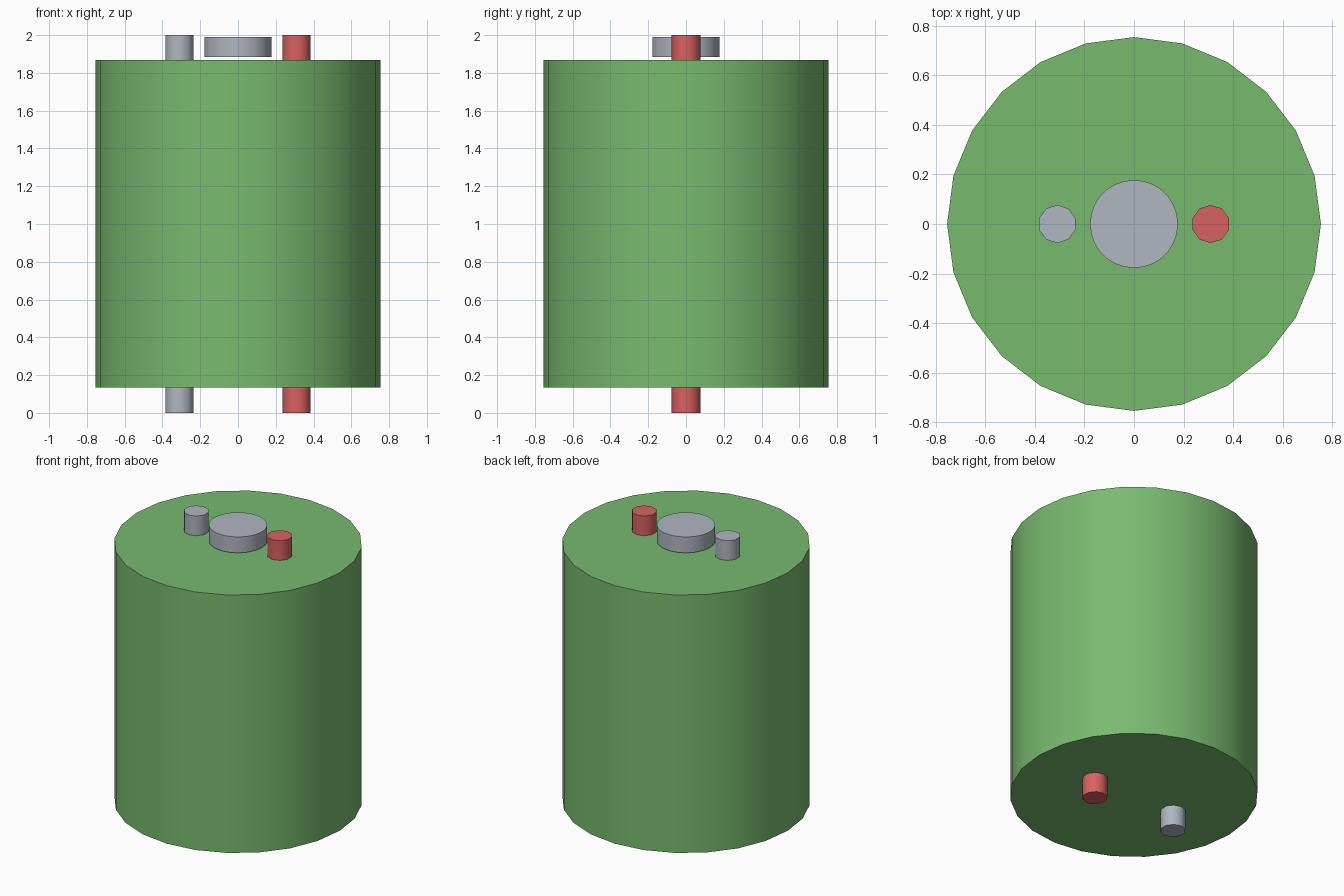
import bpy, bmesh, math

if "Cube" in bpy.data.objects:
    bpy.data.objects.remove(bpy.data.objects["Cube"])


def material(name, rgb):
    """Flat colour given as 0-255 sRGB, stored as linear."""
    m = bpy.data.materials.new(name)
    lin = [((c / 255 + 0.055) / 1.055) ** 2.4 for c in rgb]
    m.diffuse_color = (*lin, 1)
    m.use_nodes = True
    m.node_tree.nodes["Principled BSDF"].inputs["Base Color"].default_value = m.diffuse_color
    return m


def cylinder(name, x, radius, z0, z1, sides, mat):
    """Upright smooth-sided cylinder with a corner facing +y."""
    bm = bmesh.new()
    bmesh.ops.create_cone(bm, cap_ends=True, segments=sides, radius1=radius,
                          radius2=radius, depth=z1 - z0)
    mesh = bpy.data.meshes.new(name)
    bm.to_mesh(mesh)
    bm.free()
    mesh.materials.append(mat)
    ob = bpy.data.objects.new(name, mesh)
    ob.location = (x, 0, (z0 + z1) / 2)
    bpy.context.collection.objects.link(ob)
    bpy.ops.object.select_all(action='DESELECT')
    ob.select_set(True)
    bpy.context.view_layer.objects.active = ob
    bpy.ops.object.shade_smooth_by_angle(angle=math.radians(40))
    return ob


green = material("green", (120, 186, 110))
grey = material("grey", (175, 183, 193))
red = material("red", (217, 97, 97))

# Main drum
cylinder("body", 0, 0.755, 0.135, 1.868, 24, green)
# Pins running through the drum
cylinder("left_pin", -0.31, 0.077, 0, 2, 10, grey)
cylinder("right_pin", 0.31, 0.077, 0, 2, 10, red)
# Disc hovering just above the drum's top
cylinder("centre_disc", 0, 0.177, 1.883, 1.99, 64, grey)
